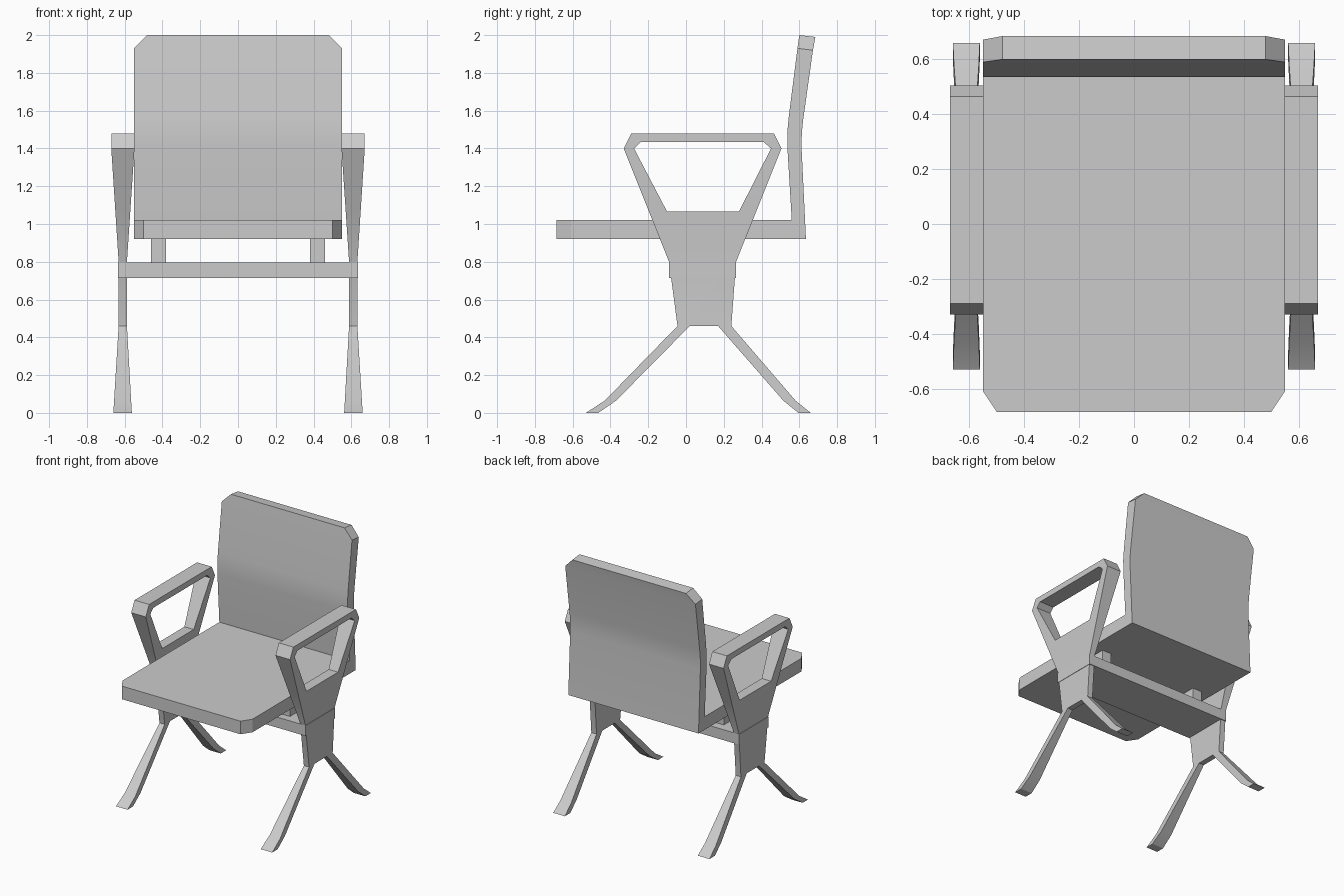
import bpy, bmesh
from math import radians

if "Cube" in bpy.data.objects:
    bpy.data.objects.remove(bpy.data.objects["Cube"])


def finish(name, bm, mirror=False):
    bmesh.ops.remove_doubles(bm, verts=bm.verts, dist=1e-5)
    bmesh.ops.recalc_face_normals(bm, faces=bm.faces)
    me = bpy.data.meshes.new(name)
    bm.to_mesh(me)
    bm.free()
    ob = bpy.data.objects.new(name, me)
    bpy.context.collection.objects.link(ob)
    bpy.ops.object.select_all(action='DESELECT')
    ob.select_set(True)
    bpy.context.view_layer.objects.active = ob
    bpy.ops.object.shade_smooth_by_angle(angle=radians(30))
    if mirror:
        ob.modifiers.new("Mirror", 'MIRROR')
    return ob


def box(name, x, y, z, mirror=False):
    bm = bmesh.new()
    bmesh.ops.create_cube(bm, size=1)
    for v in bm.verts:
        for i, (lo, hi) in enumerate((x, y, z)):
            v.co[i] = lo if v.co[i] < 0 else hi
    return finish(name, bm, mirror)


# Seat and backrest: one bent slab; (half width, inner y, z, outer y, z)
stations = [
    (0.50, -0.685, 1.02, -0.685, 0.92),
    (0.55, -0.61, 1.02, -0.61, 0.92),
    (0.55, 0.56, 1.02, 0.635, 0.92),
    (0.55, 0.537, 1.40, 0.612, 1.40),
    (0.55, 0.536, 1.48, 0.613, 1.48),
    (0.55, 0.543, 1.56, 0.62, 1.55),
    (0.55, 0.59, 1.93, 0.672, 1.92),
    (0.48, 0.60, 2.00, 0.685, 1.99),
]
bm = bmesh.new()
rings = [[bm.verts.new(c) for c in
          ((-w, iy, iz), (w, iy, iz), (w, oy, oz), (-w, oy, oz))]
         for w, iy, iz, oy, oz in stations]
for a, b in zip(rings, rings[1:]):
    for i in range(4):
        j = (i + 1) % 4
        bm.faces.new((a[i], a[j], b[j], b[i]))
bm.faces.new(rings[0])
bm.faces.new(rings[-1])
finish("seat_and_backrest", bm)

# Side frame: flat profile in y-z, thickness varies with height
thickness = [(0, 0.562, 0.66), (0.46, 0.588, 0.632),
             (0.80, 0.588, 0.632), (1.40, 0.548, 0.671), (1.50, 0.548, 0.671)]


def x_range(z):
    for (z0, a0, b0), (z1, a1, b1) in zip(thickness, thickness[1:]):
        if z <= z1 + 1e-6:
            t = (z - z0) / (z1 - z0)
            return a0 + (a1 - a0) * t, b0 + (b1 - b0) * t


bm = bmesh.new()


def cell(points):
    bm.faces.new([bm.verts.new((0, y, z)) for y, z in points])


def strip(p, q):
    for i in range(len(p) - 1):
        cell((p[i], p[i + 1], q[i + 1], q[i]))


# armrest loop
strip([(-0.196, 1.065), (-0.33, 1.40), (-0.29, 1.48), (0.465, 1.48), (0.505, 1.40), (0.371, 1.065)],
      [(-0.10, 1.065), (-0.275, 1.40), (-0.24, 1.435), (0.41, 1.435), (0.45, 1.40), (0.28, 1.065)])
# central plate
cell([(-0.196, 1.065), (-0.10, 1.065), (0.28, 1.065), (0.371, 1.065), (0.265, 0.80), (-0.09, 0.80)])
cell([(-0.09, 0.80), (0.265, 0.80), (0.24, 0.46), (0.17, 0.46), (0.02, 0.46), (-0.045, 0.46)])
# front and rear legs
strip([(-0.045, 0.46), (-0.43, 0.065), (-0.53, 0)], [(0.02, 0.46), (-0.37, 0.065), (-0.465, 0)])
strip([(0.17, 0.46), (0.515, 0.065), (0.595, 0)], [(0.24, 0.46), (0.58, 0.065), (0.66, 0)])
bmesh.ops.remove_doubles(bm, verts=bm.verts, dist=1e-5)
bmesh.ops.recalc_face_normals(bm, faces=bm.faces)
inner = list(bm.verts)
ext = bmesh.ops.extrude_face_region(bm, geom=list(bm.faces), use_keep_orig=True)
outer = [g for g in ext["geom"] if isinstance(g, bmesh.types.BMVert)]
for side, verts in enumerate((inner, outer)):
    for v in verts:
        v.co.x = x_range(v.co.z)[side]
finish("side_frame", bm, mirror=True)

# Cross plate and seat supports
box("cross_plate", (-0.635, 0.635), (-0.09, 0.265), (0.715, 0.795))
box("seat_support", (0.38, 0.46), (-0.03, 0.20), (0.79, 0.925), mirror=True)
